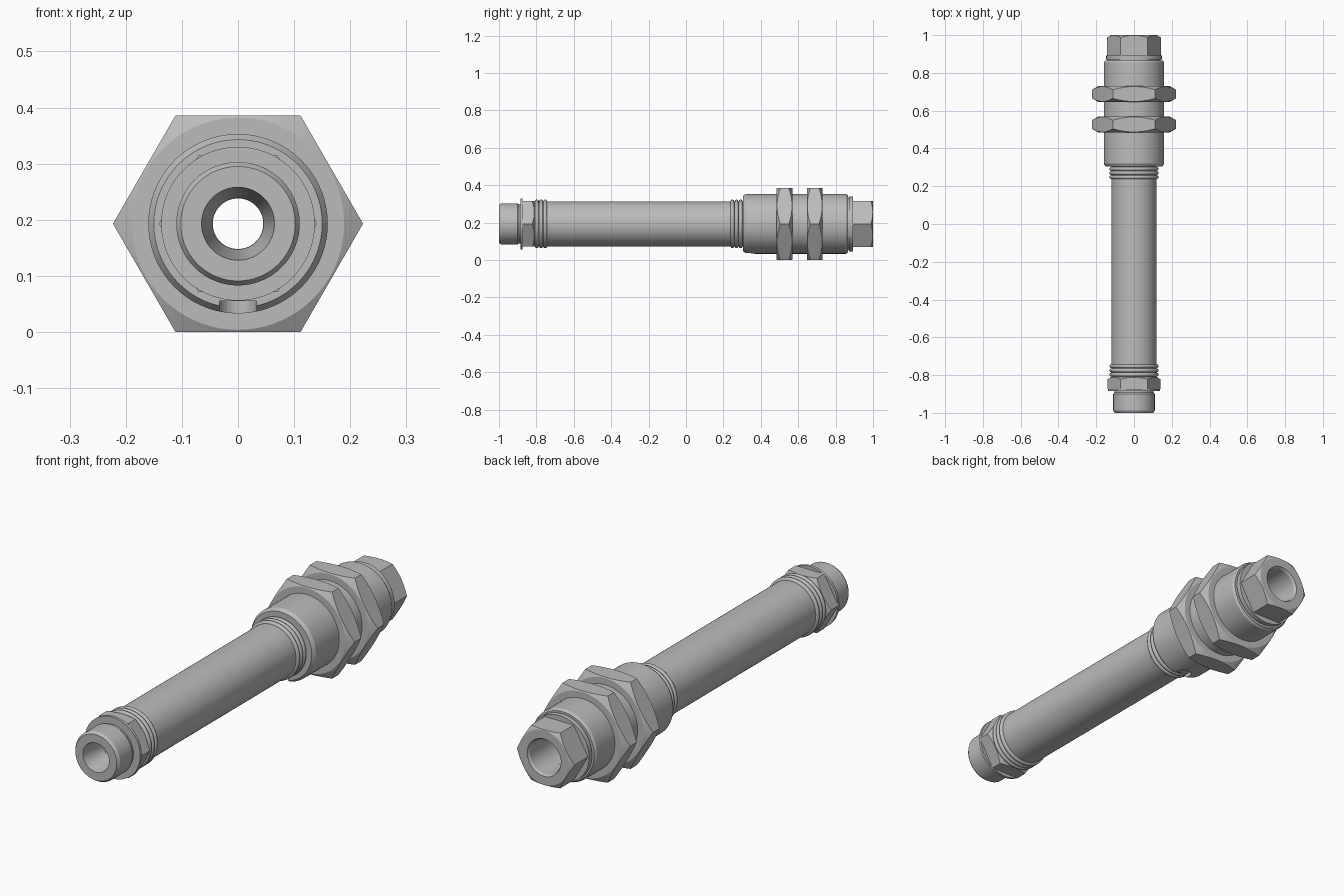
import bpy, bmesh, math

if "Cube" in bpy.data.objects:
    bpy.data.objects.remove(bpy.data.objects["Cube"], do_unlink=True)

AXIS_Z = 0.193
SIDES = 72
BORE = 0.045

metal = bpy.data.materials.new("grey metal")
metal.use_nodes = True
grey = (0.5, 0.5, 0.5, 1)
metal.diffuse_color = grey
metal.node_tree.nodes["Principled BSDF"].inputs["Base Color"].default_value = grey


def finish(bm, name):
    bmesh.ops.recalc_face_normals(bm, faces=bm.faces)
    mesh = bpy.data.meshes.new(name)
    bm.to_mesh(mesh)
    bm.free()
    mesh.materials.append(metal)
    obj = bpy.data.objects.new(name, mesh)
    bpy.context.collection.objects.link(obj)
    return obj


def smooth(obj):
    bpy.ops.object.select_all(action='DESELECT')
    obj.select_set(True)
    bpy.context.view_layer.objects.active = obj
    bpy.ops.object.shade_smooth_by_angle(angle=math.radians(25))


def sweep(name, section):
    """Close a ring of cross-sections; section(angle) lists (radius, y) points."""
    bm = bmesh.new()
    rings = []
    for i in range(SIDES):
        a = math.tau * i / SIDES
        rings.append([bm.verts.new((r * math.cos(a), y, AXIS_Z + r * math.sin(a)))
                      for r, y in section(a)])
    count = len(rings[0])
    for i in range(SIDES):
        p, q = rings[i], rings[(i + 1) % SIDES]
        for j in range(count):
            k = (j + 1) % count
            bm.faces.new((p[j], p[k], q[k], q[j]))
    obj = finish(bm, name)
    smooth(obj)
    return obj


def lathe(name, profile):
    return sweep(name, lambda a: profile)


def hexagon(name, y0, y1, apothem, inner, front=True, back=True):
    """Hexagon with flats on top and bottom, ends turned to a 30 degree cone."""
    def section(a):
        r = apothem / math.cos((a % (math.pi / 3)) - math.pi / 6)
        land = apothem * 0.98
        drop = (r - land) * math.tan(math.pi / 6)
        return [(inner, y0), (land, y0), (r, y0 + drop * front),
                (r, y1 - drop * back), (land, y1), (inner, y1)]
    return sweep(name, section)


def bulge(y, base, size=0.01, steps=8):
    return [(base + size * math.sin(math.pi * i / steps),
             y - size * math.cos(math.pi * i / steps)) for i in range(steps + 1)]


# Front nozzle with a tapered mouth, neck and thin flange
lathe("front_nozzle", [
    (0.065, -1), (0.102, -1), (0.11, -0.988), (0.11, -0.9), (0.104, -0.892),
    (0.104, -0.884), (BORE, -0.884), (BORE, -0.88)])
lathe("front_flange", [
    (BORE, -0.885), (0.137, -0.885), (0.137, -0.873), (BORE, -0.873)])
hexagon("front_hex", -0.873, -0.81, 0.122, BORE, front=False)

# Long tube with three beads at each end
tube = [(BORE, -0.81), (0.12, -0.81)]
for y in (-0.797, -0.775, -0.753, 0.248, 0.27, 0.292):
    tube += bulge(y, 0.12)
lathe("long_tube", tube + [(0.12, 0.32), (BORE, 0.32)])

# Sleeve with chamfered ends
sleeve = lathe("sleeve", [
    (BORE, 0.305), (0.15, 0.305), (0.16, 0.32), (0.16, 0.855),
    (0.153, 0.866), (0.08, 0.866), (0.08, 0.76), (BORE, 0.74)])

# Round-ended key slot under the front of the sleeve
bm = bmesh.new()
top, bottom, half, end = 0.055, -0.02, 0.033, 0.335
outline = [(-half, 0.28), (half, 0.28)]
outline += [(half * math.cos(math.pi * i / 16), end + half * math.sin(math.pi * i / 16))
            for i in range(17)]
face = bm.faces.new([bm.verts.new((x, y, bottom)) for x, y in outline])
ext = bmesh.ops.extrude_face_region(bm, geom=[face])
bmesh.ops.translate(bm, vec=(0, 0, top - bottom),
                    verts=[g for g in ext["geom"] if isinstance(g, bmesh.types.BMVert)])
cutter = finish(bm, "slot_cutter")
cutter.hide_render = True
slot = sleeve.modifiers.new("slot", 'BOOLEAN')
slot.operation = 'DIFFERENCE'
slot.solver = 'EXACT'
slot.object = cutter
bpy.ops.object.select_all(action='DESELECT')
sleeve.select_set(True)
bpy.context.view_layer.objects.active = sleeve
bpy.ops.object.modifier_apply(modifier="slot")
bpy.data.objects.remove(cutter, do_unlink=True)
smooth(sleeve)

# Two lock nuts
for name, y in (("front_lock_nut", 0.527), ("back_lock_nut", 0.688)):
    hexagon(name, y - 0.042, y + 0.042, AXIS_Z, 0.155)

# Back collar and hexagonal socket
lathe("back_collar", [
    (0.08, 0.866), (0.14, 0.866), (0.14, 0.872), (0.147, 0.872),
    (0.147, 0.893), (0.08, 0.893)])
hexagon("back_hex", 0.893, 1, 0.123, 0.083, front=False)
lathe("socket_lining", [
    (0.084, 1), (0.084, 0.88), (0.077, 0.88), (0.077, 0.99), (0.083, 1)])
